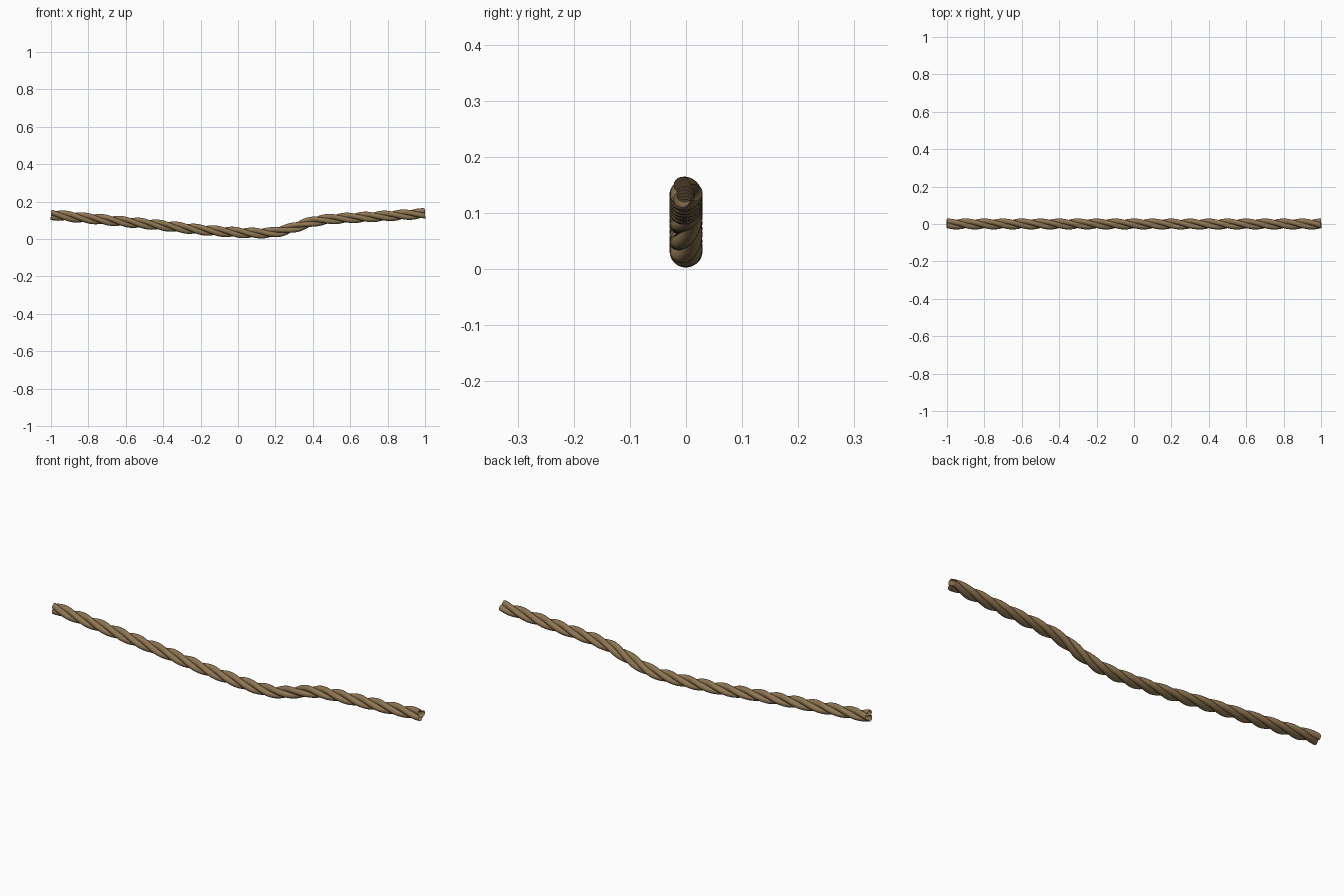
import bpy, bmesh, math
from mathutils import Vector

if "Cube" in bpy.data.objects:
    bpy.data.objects.remove(bpy.data.objects["Cube"])

# Rope parameters
STRANDS, PITCH, PHASE = 3, 0.30, 0.0
SIDES, RINGS = 36, 240
R_CORE, R_STRAND = 0.0145, 0.0148

# Sagging centre line, x and z
PATH = [(-1.0, .13), (-.8, .111), (-.6, .092), (-.4, .072), (-.2, .05), (0, .035),
        (.1, .032), (.2, .037), (.3, .062), (.4, .093), (.5, .107), (.6, .113), (.8, .124), (1.0, .137)]

def centre(x):
    i = max(k for k in range(len(PATH) - 1) if PATH[k][0] <= x + 1e-9)
    def slope(k):
        a, b = PATH[max(k - 1, 0)], PATH[min(k + 1, len(PATH) - 1)]
        return (b[1] - a[1]) / (b[0] - a[0])
    (x0, z0), (x1, z1) = PATH[i], PATH[i + 1]
    h = x1 - x0
    t = (x - x0) / h
    return ((2*t**3 - 3*t*t + 1) * z0 + (t**3 - 2*t*t + t) * h * slope(i)
            + (3*t*t - 2*t**3) * z1 + (t**3 - t*t) * h * slope(i + 1))

def lobe_radius(a):
    # outline of round strands packed around the centre
    step = 2 * math.pi / STRANDS
    d = (a + step / 2) % step - step / 2
    return R_CORE * math.cos(d) + math.sqrt(R_STRAND**2 - (R_CORE * math.sin(d))**2)

# Twisted open tube
bm = bmesh.new()
rings = []
for i in range(RINGS + 1):
    x = -1 + 2 * i / RINGS
    e = 0.002
    xa, xb = max(x - e, -1), min(x + e, 1)
    tan = Vector((xb - xa, 0, centre(xb) - centre(xa))).normalized()
    up = Vector((-tan.z, 0, tan.x))
    twist = PHASE + 2 * math.pi * x / PITCH
    ring = []
    for j in range(SIDES):
        a = 2 * math.pi * j / SIDES
        r = lobe_radius(a)
        v = Vector((x, 0, centre(x))) + r * (Vector((0, 1, 0)) * math.cos(a + twist) + up * math.sin(a + twist))
        ring.append(bm.verts.new(v))
    rings.append(ring)
for r0, r1 in zip(rings, rings[1:]):
    for j in range(SIDES):
        k = (j + 1) % SIDES
        bm.faces.new((r0[j], r0[k], r1[k], r1[j]))
bmesh.ops.recalc_face_normals(bm, faces=bm.faces)
me = bpy.data.meshes.new("rope")
bm.to_mesh(me)
bm.free()
rope = bpy.data.objects.new("rope", me)
bpy.context.collection.objects.link(rope)

mat = bpy.data.materials.new("hemp")
mat.diffuse_color = (0.27, 0.18, 0.085, 1)
mat.use_nodes = True
mat.node_tree.nodes["Principled BSDF"].inputs["Base Color"].default_value = mat.diffuse_color
me.materials.append(mat)
bpy.context.view_layer.objects.active = rope
rope.select_set(True)
bpy.ops.object.shade_smooth_by_angle(angle=math.radians(40))
